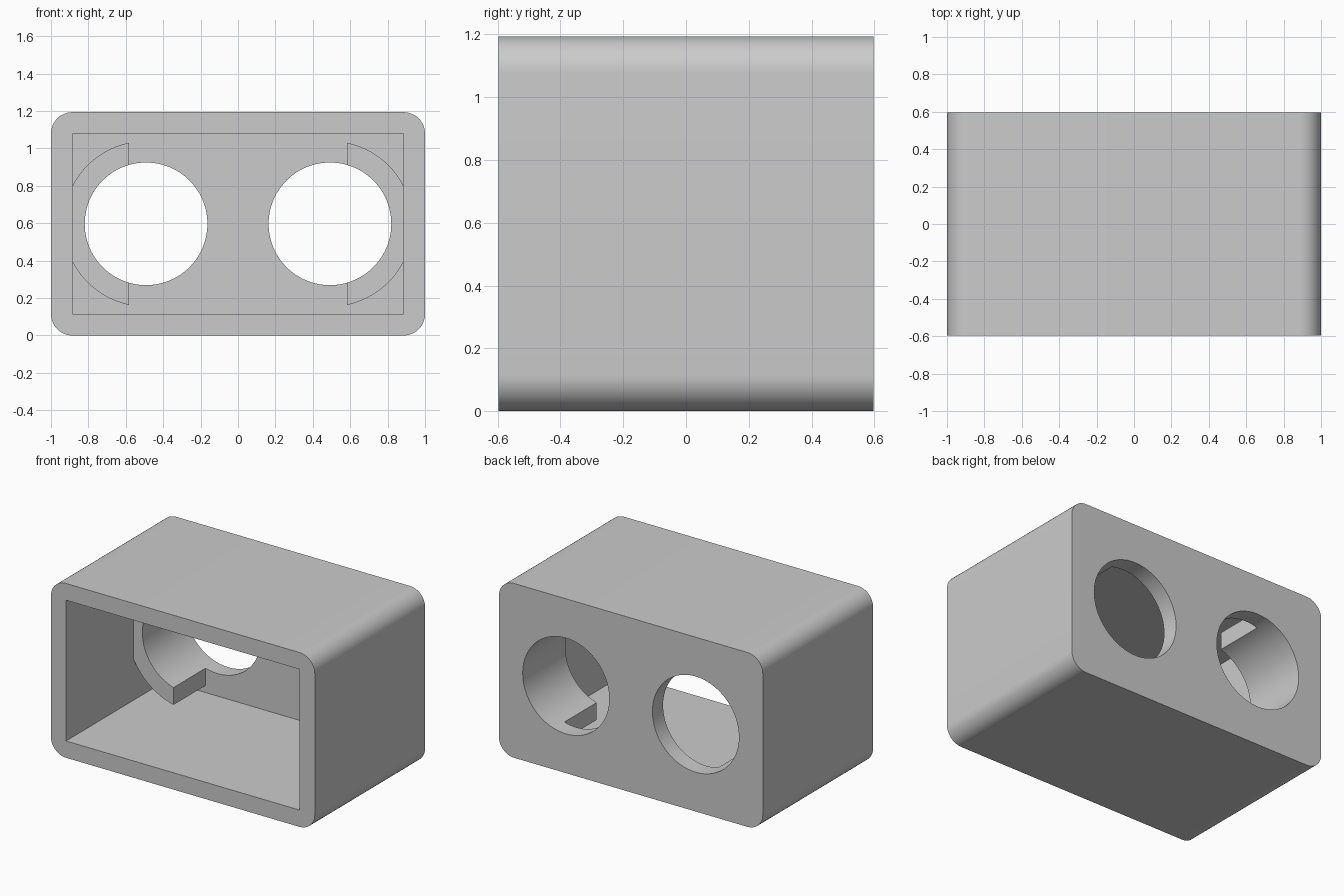
import bpy, bmesh, math

WIDTH, DEPTH, HEIGHT = 2.0, 1.194, 1.194
WALL = 0.115
MID = HEIGHT / 2
HOLE_X, HOLE_R = 0.4915, 0.328
COLLAR_R, COLLAR_X = 0.443, 0.583
COLLAR_FRONT = 0.135
INNER_BACK = DEPTH / 2 - WALL

cube = bpy.data.objects.get("Cube")
if cube:
    bpy.data.objects.remove(cube, do_unlink=True)

grey = bpy.data.materials.new("plain grey")
grey.use_nodes = True
grey.diffuse_color = (0.6, 0.6, 0.6, 1)
grey.node_tree.nodes["Principled BSDF"].inputs["Base Color"].default_value = (0.6, 0.6, 0.6, 1)


def arc(cx, cz, radius, start, end, steps):
    """Points along an arc in the x-z plane."""
    return [(cx + radius * math.cos(start + (end - start) * i / steps),
             cz + radius * math.sin(start + (end - start) * i / steps))
            for i in range(steps + 1)]


def prism(name, outline, y0, y1):
    """Extrude an x-z outline along y into a closed solid."""
    bm = bmesh.new()
    face = bm.faces.new([bm.verts.new((x, y0, z)) for x, z in outline])
    grown = bmesh.ops.extrude_face_region(bm, geom=[face])
    moved = [v for v in grown["geom"] if isinstance(v, bmesh.types.BMVert)]
    bmesh.ops.translate(bm, verts=moved, vec=(0, y1 - y0, 0))
    bmesh.ops.recalc_face_normals(bm, faces=bm.faces)
    mesh = bpy.data.meshes.new(name)
    bm.to_mesh(mesh)
    bm.free()
    mesh.materials.append(grey)
    obj = bpy.data.objects.new(name, mesh)
    bpy.context.collection.objects.link(obj)
    return obj


def combine(target, tool, operation):
    """Apply a boolean and discard the tool."""
    mod = target.modifiers.new(operation.lower(), "BOOLEAN")
    mod.operation, mod.object, mod.solver = operation, tool, "EXACT"
    bpy.context.view_layer.objects.active = target
    bpy.ops.object.modifier_apply(modifier=mod.name)
    bpy.data.objects.remove(tool, do_unlink=True)


# Outer body with rounded long edges
outline = []
for k, (sx, sz) in enumerate([(1, 1), (-1, 1), (-1, -1), (1, -1)]):
    outline += arc(sx * (WIDTH / 2 - WALL), MID + sz * (MID - WALL), WALL,
                   k * math.pi / 2, (k + 1) * math.pi / 2, 12)
housing = prism("housing", outline, -DEPTH / 2, DEPTH / 2)

# Square cavity, open at the front
ix, iz = WIDTH / 2 - WALL, MID - WALL
cavity = [(-ix, MID - iz), (ix, MID - iz), (ix, MID + iz), (-ix, MID + iz)]
combine(housing, prism("cavity_cutter", cavity, -DEPTH, INNER_BACK), "DIFFERENCE")

# Partial collars against the side walls, then the round openings through them
spread = math.acos((COLLAR_X - HOLE_X) / COLLAR_R)
for side in (-1, 1):
    segment = arc(HOLE_X, MID, COLLAR_R, -spread, spread, 64)
    segment = [(side * x, z) for x, z in segment]
    collar = prism("collar", segment, COLLAR_FRONT, INNER_BACK + WALL / 2)
    combine(housing, collar, "UNION")
    circle = arc(side * HOLE_X, MID, HOLE_R, 0, math.tau, 96)[:-1]
    combine(housing, prism("hole_cutter", circle, 0, DEPTH), "DIFFERENCE")

# Smooth curves, crisp edges
bpy.ops.object.select_all(action="DESELECT")
housing.select_set(True)
bpy.context.view_layer.objects.active = housing
bpy.ops.object.shade_smooth_by_angle(angle=math.radians(30))
